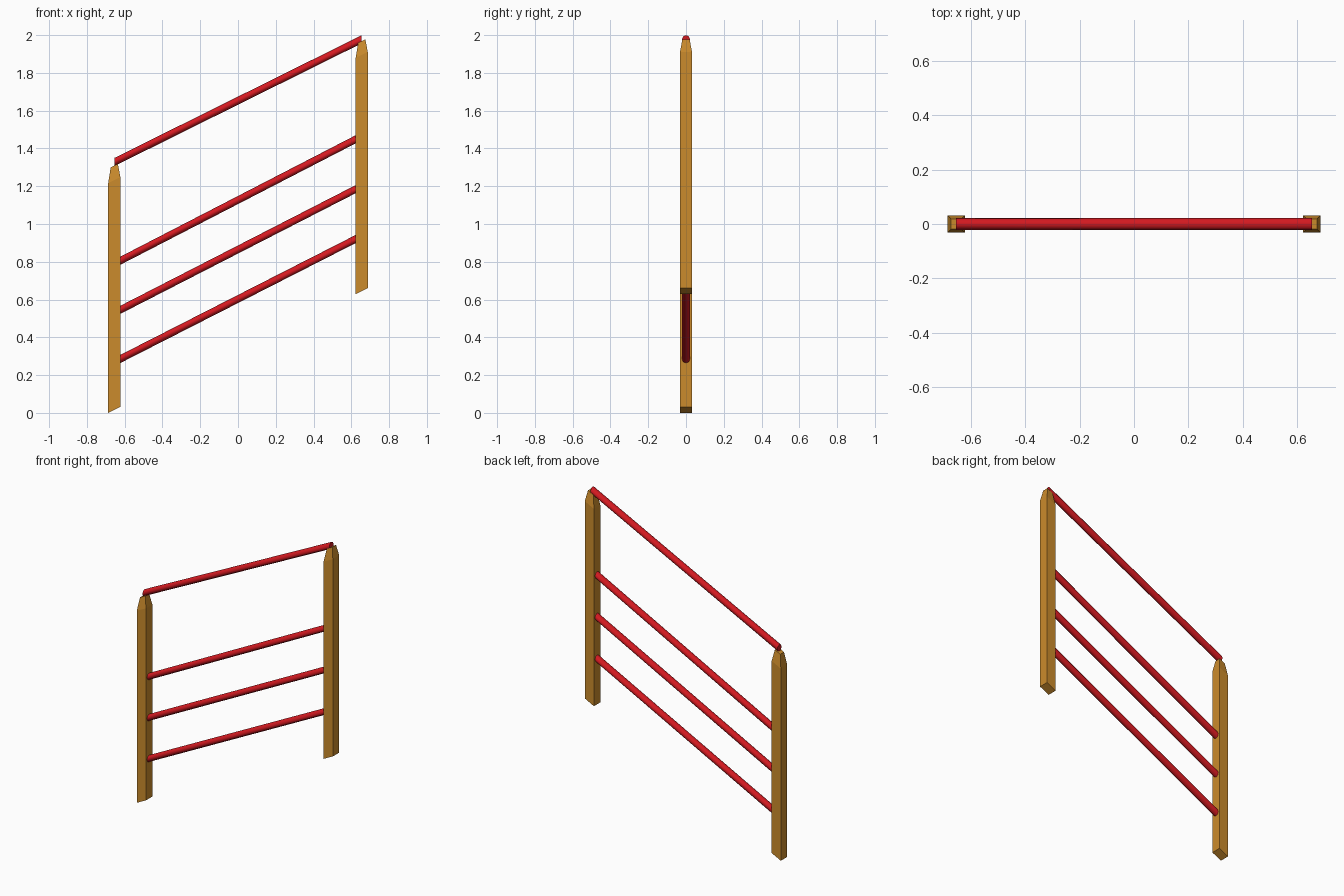
import bpy
from math import sin, cos, pi

if "Cube" in bpy.data.objects:
    bpy.data.objects.remove(bpy.data.objects["Cube"])


def material(name, color):
    m = bpy.data.materials.new(name)
    m.diffuse_color = color
    m.use_nodes = True
    m.node_tree.nodes["Principled BSDF"].inputs["Base Color"].default_value = m.diffuse_color
    return m


WOOD = material("orange_wood", (0.60, 0.26, 0.025, 1))
RED = material("red_paint", (0.66, 0.01, 0.015, 1))


def loft(name, rings, mat):
    """Skin a closed solid through equally sized rings of points."""
    n = len(rings[0])
    verts = [p for ring in rings for p in ring]
    faces = [tuple(range(n))[::-1], tuple(range(len(verts) - n, len(verts)))]
    for k in range(len(rings) - 1):
        for i in range(n):
            j = (i + 1) % n
            faces.append((k * n + i, k * n + j, (k + 1) * n + j, (k + 1) * n + i))
    mesh = bpy.data.meshes.new(name)
    mesh.from_pydata(verts, [], faces)
    mesh.materials.append(mat)
    obj = bpy.data.objects.new(name, mesh)
    bpy.context.collection.objects.link(obj)
    return obj


def post(name, x, levels):
    """Square post; each level is (centre z, half width, slope)."""
    rings = [[(x + sx * h, sy * h, z + sx * h * slope)
              for sx, sy in ((-1, -1), (1, -1), (1, 1), (-1, 1))]
             for z, h, slope in levels]
    return loft(name, rings, WOOD)


def rail(name, x, z_left, z_right, r=0.0215, sides=8):
    """Sloping round rail with upright cut ends."""
    rings = [[(px, r * cos(2 * pi * i / sides), z + r * sin(2 * pi * i / sides))
              for i in range(sides)]
             for px, z in ((-x, z_left), (x, z_right))]
    obj = loft(name, rings, RED)
    for p in obj.data.polygons:
        p.use_smooth = len(p.vertices) == 4


# Posts with slanted feet and tapered heads
post("lower_post", -0.655, [(0.016, 0.032, 0.5), (1.233, 0.032, 0.5), (1.309, 0.019, 0.5)])
post("upper_post", 0.655, [(0.645, 0.032, 0.5), (1.895, 0.032, 0.5), (1.968, 0.019, 0.5)])

# Handrail resting on the post heads
rail("handrail", 0.655, 1.328, 1.978)

# Lower rails between the posts
for i in range(3):
    rail(f"lower_rail_{i + 1}", 0.626, 0.284 + 0.26 * i, 0.922 + 0.264 * i)
